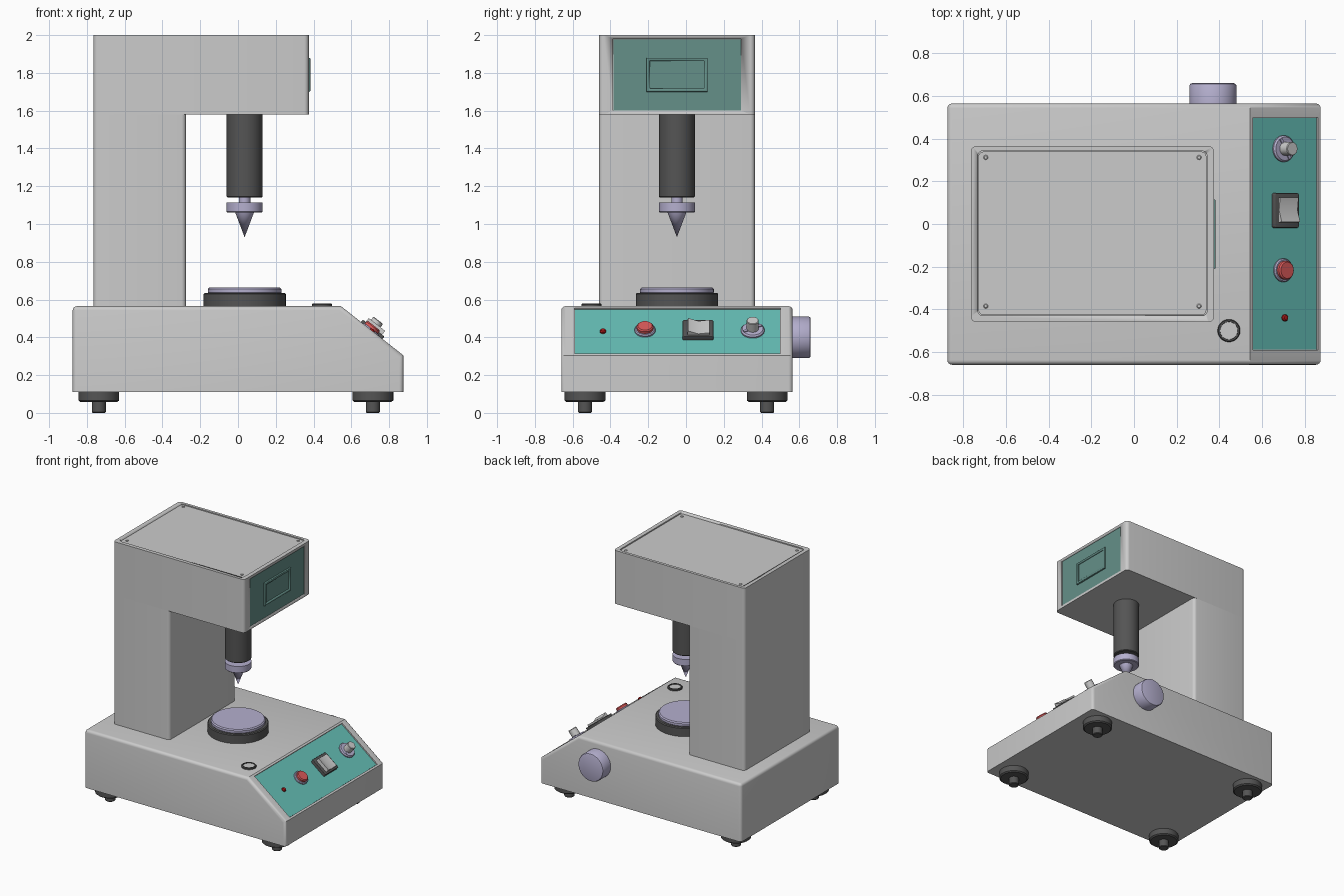
import bpy, bmesh, math
from mathutils import Matrix, Vector

if "Cube" in bpy.data.objects:
    bpy.data.objects.remove(bpy.data.objects["Cube"])


def mat(name, r, g, b):
    m = bpy.data.materials.new(name)
    m.diffuse_color = (r, g, b, 1)
    m.use_nodes = True
    m.node_tree.nodes["Principled BSDF"].inputs["Base Color"].default_value = m.diffuse_color
    return m


TEAL = mat("teal", 0.13, 0.52, 0.47)
GLASS = mat("dull_teal", 0.13, 0.28, 0.25)
LILAC = mat("lilac_metal", 0.46, 0.43, 0.62)
DARK = mat("dark_grey", 0.09, 0.09, 0.09)
RED = mat("red", 0.7, 0.1, 0.1)
DEEP = mat("deep_red", 0.4, 0.01, 0.01)


def frame(origin, x, y, z):
    m = Matrix((x, y, z)).transposed().to_4x4()
    m.translation = origin
    return m


def finish(bm, name, m, material):
    bmesh.ops.recalc_face_normals(bm, faces=bm.faces)
    bm.transform(m)
    me = bpy.data.meshes.new(name)
    bm.to_mesh(me)
    bm.free()
    ob = bpy.data.objects.new(name, me)
    bpy.context.collection.objects.link(ob)
    if material:
        me.materials.append(material)
    bpy.ops.object.select_all(action='DESELECT')
    ob.select_set(True)
    bpy.context.view_layer.objects.active = ob
    bpy.ops.object.shade_smooth_by_angle(angle=math.radians(35))
    return ob


def box(name, lo, hi, m=Matrix(), material=None, corner=0, top=0):
    """Box between two corners; rounds upright edges, then the top rim."""
    bm = bmesh.new()
    bmesh.ops.create_cube(bm, size=1)
    for v in bm.verts:
        v.co = Vector([lo[i] if v.co[i] < 0 else hi[i] for i in range(3)])
    if corner:
        up = [e for e in bm.edges if abs(e.verts[0].co.z - e.verts[1].co.z) > 1e-5]
        bmesh.ops.bevel(bm, geom=up, offset=corner, segments=5, profile=0.5, affect='EDGES')
    if top:
        rim = [e for e in bm.edges if all(abs(v.co.z - hi[2]) < 1e-5 for v in e.verts)]
        bmesh.ops.bevel(bm, geom=rim, offset=top, segments=3, profile=0.5, affect='EDGES')
    return finish(bm, name, m, material)


def lathe(name, profile, m=Matrix(), material=None, steps=48):
    """Revolve (radius, height) points about local z."""
    bm = bmesh.new()
    vs = [bm.verts.new((r, 0, z)) for r, z in profile]
    es = [bm.edges.new(p) for p in zip(vs, vs[1:])]
    bmesh.ops.spin(bm, geom=vs + es, cent=(0, 0, 0), axis=(0, 0, 1),
                   angle=2 * math.pi, steps=steps)
    bmesh.ops.remove_doubles(bm, verts=bm.verts, dist=1e-5)
    return finish(bm, name, m, material)


def extrude(name, pts, depth, m, material=None, bevel_test=None, r=0):
    """Extrude a local xy profile along local z."""
    bm = bmesh.new()
    f = bm.faces.new([bm.verts.new((x, y, 0)) for x, y in pts])
    g = bmesh.ops.extrude_face_region(bm, geom=[f])["geom"]
    bmesh.ops.translate(bm, vec=(0, 0, depth),
                        verts=[v for v in g if isinstance(v, bmesh.types.BMVert)])
    if bevel_test:
        edges = [e for e in bm.edges if bevel_test(e.verts[0].co, e.verts[1].co)]
        bmesh.ops.bevel(bm, geom=edges, offset=r, segments=4, profile=0.5, affect='EDGES')
    return finish(bm, name, m, material)


def cut(ob, cutter):
    mod = ob.modifiers.new("recess", 'BOOLEAN')
    mod.operation, mod.solver, mod.object = 'DIFFERENCE', 'EXACT', cutter
    bpy.context.view_layer.objects.active = ob
    bpy.ops.object.modifier_apply(modifier=mod.name)
    bpy.data.objects.remove(cutter)


def at(x, y, z):
    return Matrix.Translation((x, y, z))


# Frames: control slope and head face (local x = world y, local z = outward)
n = Vector((0.26, 0, 0.33)).normalized()
SLOPE = frame((0.71, 0, 0.435), (0, 1, 0), (-n.z, 0, n.x), n)
FACE = frame((0.375, 0, 0), (0, 1, 0), (0, 0, 1), (1, 0, 0))


# Base with sloped front; end rims and back edge rounded, bottom sharp
def rim_edge(a, b):
    if a.y < 0.12 and b.y < 0.12:
        return False
    along = abs(a.z - b.z) > 0.1
    return not along or (a.x < -0.8 and a.y > 0.5)


base = extrude("base", [(-0.875, 0.11), (0.875, 0.11), (0.875, 0.305), (0.545, 0.565),
                        (-0.875, 0.565)], 1.225,
               frame((0, 0.565, 0), (1, 0, 0), (0, 0, 1), (0, -1, 0)), None, rim_edge, 0.022)
cut(base, box("slope_cutter", (-0.59, -0.195, -0.012), (0.5, 0.195, 0.1), SLOPE))
box("control_panel", (-0.588, -0.193, -0.02), (0.498, 0.193, -0.008), SLOPE, TEAL)

# Column and head with lid recess and face recess
box("column", (-0.765, -0.46, 0.55), (-0.275, 0.365, 1.58), corner=0.025)
head = box("head", (-0.765, -0.46, 1.58), (0.375, 0.365, 2.0), corner=0.025)
cut(head, box("lid_cutter", (-0.733, -0.43, 1.985), (0.343, 0.343, 2.1), corner=0.025))
cut(head, box("face_cutter", (-0.387, 1.6, -0.008), (0.292, 1.98, 0.1), FACE))
box("lid", (-0.729, -0.426, 1.98), (0.339, 0.339, 1.994), corner=0.022)
for x in (-0.695, 0.305):
    for y in (-0.385, 0.312):
        lathe("lid_screw", [(0, -0.005), (0.011, -0.005), (0.011, 0.002), (0.007, 0.005),
                            (0, 0.005)], at(x, y, 1.994), None, 16)

# Head face panel with framed display
box("face_panel", (-0.385, 1.602, -0.02), (0.29, 1.978, -0.005), FACE, GLASS)
bezel = box("display_bezel", (-0.21, 1.7, -0.015), (0.115, 1.88, 0.008), FACE, GLASS, top=0.006)
cut(bezel, box("screen_cutter", (-0.19, 1.717, -0.003), (0.096, 1.864, 0.1), FACE))
box("display_screen", (-0.185, 1.722, -0.01), (0.091, 1.859, 0.002), FACE, GLASS)

# Spindle, chuck collar and pointed tip
CX, CY = 0.035, -0.048
lathe("spindle", [(0, 1.14), (0.09, 1.14), (0.095, 1.145), (0.095, 1.582), (0, 1.582)],
      at(CX, CY, 0), DARK)
lathe("spindle_neck", [(0, 1.1), (0.03, 1.1), (0.03, 1.145), (0, 1.145)], at(CX, CY, 0), LILAC)
lathe("chuck_collar", [(0, 1.06), (0.09, 1.06), (0.095, 1.065), (0.095, 1.115), (0, 1.115)],
      at(CX, CY, 0), LILAC)
lathe("pointed_tip", [(0, 0.93), (0.05, 1.062), (0, 1.062)], at(CX, CY, 0), LILAC)

# Work table
lathe("table_ring", [(0, 0.56), (0.218, 0.56), (0.218, 0.629), (0.212, 0.635), (0, 0.635)],
      at(CX, CY, 0), DARK, 64)
lathe("table_plate", [(0, 0.63), (0.19, 0.63), (0.195, 0.637), (0.195, 0.655), (0.187, 0.663),
                      (0, 0.663)], at(CX, CY, 0), LILAC, 64)

# Bubble level on the base top
lathe("level_ring", [(0.04, 0.56), (0.053, 0.56), (0.053, 0.574), (0.049, 0.579),
                     (0.042, 0.579), (0.04, 0.56)], at(0.445, -0.5, 0), DARK)
lathe("level_window", [(0, 0.56), (0.041, 0.56), (0.041, 0.574), (0, 0.574)], at(0.445, -0.5, 0))

# Back knob
BACK = frame((0.37, 0.56, 0.4), (1, 0, 0), (0, 0, -1), (0, 1, 0))
lathe("back_knob", [(0, 0), (0.11, 0), (0.11, 0.09), (0.106, 0.097), (0.098, 0.1), (0, 0.1)],
      BACK, LILAC)

# Feet
for x in (-0.737, 0.714):
    for y in (-0.535, 0.43):
        lathe("foot", [(0, 0), (0.032, 0), (0.037, 0.005), (0.037, 0.058), (0.098, 0.058),
                       (0.108, 0.066), (0.108, 0.112), (0, 0.112)], at(x, y, 0), DARK)

# Indicator lamp and push button
lathe("indicator_lamp", [(0, -0.01), (0.016, -0.01), (0.016, 0), (0.011, 0.007), (0, 0.01)],
      SLOPE @ at(-0.44, 0, 0), DEEP, 24)
lathe("button_ring", [(0, -0.01), (0.055, -0.01), (0.055, 0), (0.05, 0.006), (0, 0.006)],
      SLOPE @ at(-0.217, 0.01, 0), LILAC)
lathe("push_button", [(0, 0), (0.044, 0), (0.044, 0.02), (0.038, 0.027), (0, 0.027)],
      SLOPE @ at(-0.217, 0.01, 0), RED)

# Rocker switch
box("switch_frame", (-0.018, -0.07, -0.012), (0.145, 0.075, 0.016), SLOPE, DARK, 0.01, 0.004)
extrude("switch_rocker", [(0.005, 0), (0.125, 0), (0.125, 0.03), (0.065, 0.022), (0.01, 0.042)],
        0.11, SLOPE @ frame((0, 0.055, 0), (1, 0, 0), (0, 0, 1), (0, -1, 0)))

# Selector: flange, raised rib and post
SEL = SLOPE @ at(0.353, 0.008, 0)
lathe("selector_flange", [(0, -0.012), (0.062, -0.012), (0.062, 0), (0.055, 0.008), (0, 0.008)],
      SEL, LILAC)
box("selector_rib", (-0.055, -0.007, 0.004), (0.055, 0.007, 0.014),
    SEL @ Matrix.Rotation(math.radians(30), 4, 'Z'), LILAC)
lathe("selector_post", [(0, 0), (0.032, 0), (0.032, 0.06), (0.029, 0.064), (0, 0.064)], SEL)
